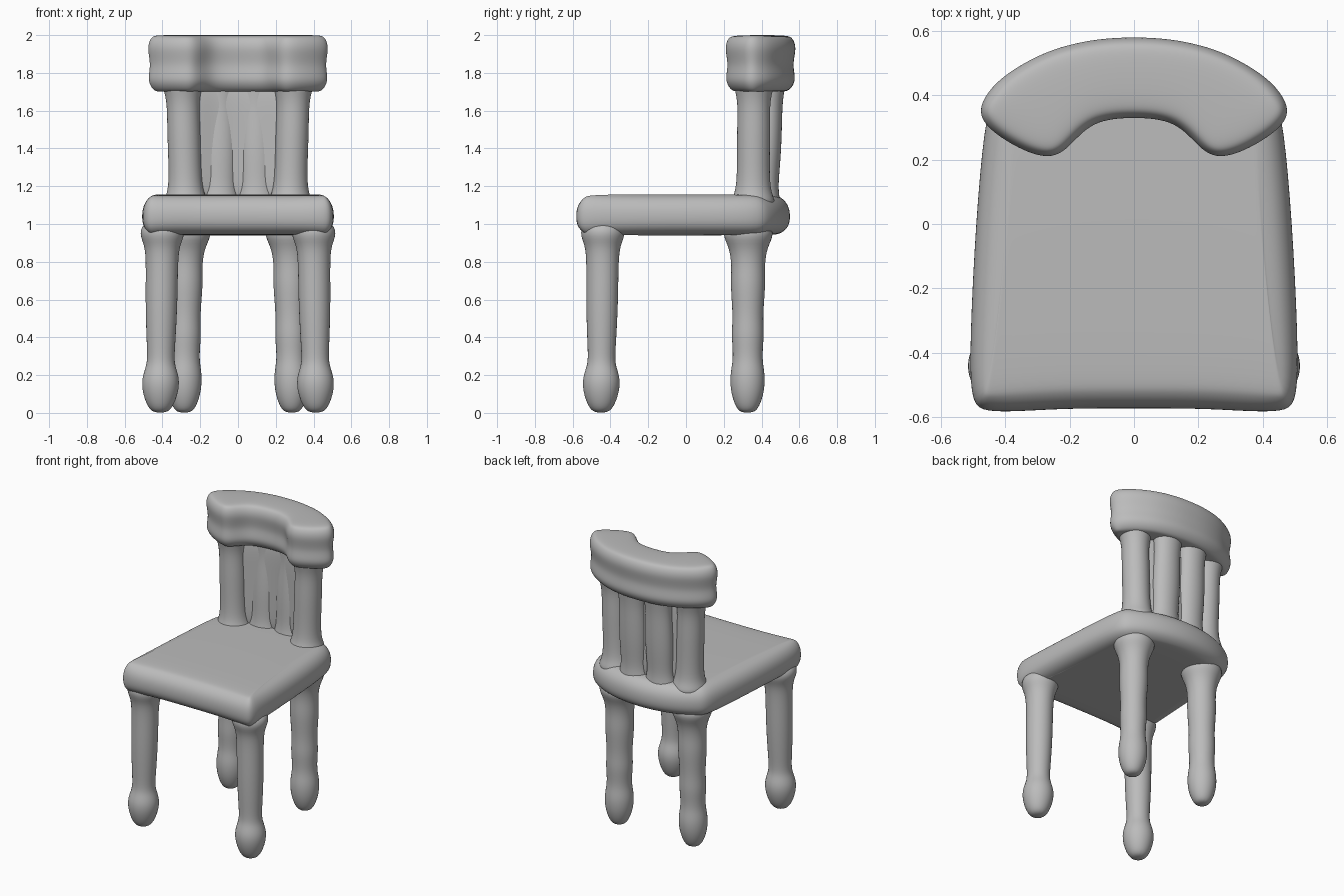
import bpy, bmesh, math
from mathutils import Vector

if "Cube" in bpy.data.objects:
    bpy.data.objects.remove(bpy.data.objects["Cube"], do_unlink=True)

grey = bpy.data.materials.new("plain grey")
grey.use_nodes = True
grey.diffuse_color = (0.5, 0.5, 0.5, 1)
grey.node_tree.nodes["Principled BSDF"].inputs["Base Color"].default_value = (0.5, 0.5, 0.5, 1)


def loft(name, rings, strip_caps, levels):
    """Skin closed rings, close both ends and soften the result."""
    bm = bmesh.new()
    loops = [[bm.verts.new(p) for p in ring] for ring in rings]
    n = len(loops[0])
    for low, high in zip(loops, loops[1:]):
        for i in range(n):
            j = (i + 1) % n
            bm.faces.new((low[i], low[j], high[j], high[i]))
    for loop in (loops[0], loops[-1]):
        if strip_caps:
            for i in range(n // 2 - 1):
                bm.faces.new((loop[i], loop[i + 1], loop[n - 2 - i], loop[n - 1 - i]))
        else:
            bm.faces.new(loop)
    bmesh.ops.recalc_face_normals(bm, faces=bm.faces)
    for face in bm.faces:
        face.smooth = True
    mesh = bpy.data.meshes.new(name)
    bm.to_mesh(mesh)
    bm.free()
    mesh.materials.append(grey)
    obj = bpy.data.objects.new(name, mesh)
    bpy.context.collection.objects.link(obj)
    mod = obj.modifiers.new("soften", "SUBSURF")
    mod.levels = mod.render_levels = levels
    return obj


def slab(name, stations, layers):
    """Symmetric slab: stations pair a back and a front point, layers are (z, inset)."""
    full = stations + [((-b[0], b[1]), (-f[0], f[1])) for b, f in reversed(stations[:-1])]
    outline = [Vector(b) for b, f in full] + [Vector(f) for b, f in reversed(full)]
    n = len(outline)
    inward = []
    for i in range(n):
        t = (outline[(i + 1) % n] - outline[i - 1]).normalized()
        inward.append(Vector((-t.y, t.x)))
    rings = []
    for z, inset in layers:
        rings.append([(*(p + d * inset), z) for p, d in zip(outline, inward)])
    return loft(name, rings, True, 3)


def turned(name, foot, head, profile, squash=1.0):
    """Turned post whose centre leans from foot to head; profile is (z, radius)."""
    z0, z1 = profile[0][0], profile[-1][0]
    rings = []
    for z, r in profile:
        c = Vector(foot).lerp(Vector(head), (z - z0) / (z1 - z0))
        angles = [math.tau * k / 12 for k in range(12)]
        rings.append([(c.x + r * math.cos(a), c.y + squash * r * math.sin(a), z) for a in angles])
    return loft(name, rings, False, 2)


# Seat: tapered cushion-like slab with a bowed back edge
slab("seat",
     [((0.475, 0.35), (0.525, -0.53)), ((0.42, 0.44), (0.485, -0.595)),
      ((0.24, 0.53), (0.25, -0.575)), ((0, 0.565), (0, -0.575))],
     [(0.94, 0.11), (0.945, 0.06), (0.98, 0.01), (1.04, 0),
      (1.10, 0.01), (1.145, 0.05), (1.158, 0.11)])

# Crest rail: thick crescent with forward lobes and a slight waist
slab("crest_rail",
     [((0.465, 0.41), (0.50, 0.325)), ((0.41, 0.465), (0.39, 0.24)),
      ((0.33, 0.515), (0.27, 0.19)), ((0.24, 0.555), (0.20, 0.225)),
      ((0.12, 0.582), (0.13, 0.315)), ((0, 0.588), (0, 0.325))],
     [(1.70, 0.07), (1.705, 0.04), (1.76, 0), (1.84, 0.025),
      (1.93, 0), (1.985, 0.02), (2.0, 0.05)])

# Thin web joining the back posts
slab("back_web",
     [((0.27, 0.40), (0.27, 0.32)), ((0.12, 0.445), (0.12, 0.375)),
      ((0, 0.45), (0, 0.385))],
     [(1.10, 0), (1.3, 0), (1.55, 0), (1.78, 0)])

front_profile = [(0, 0.035), (0.03, 0.07), (0.11, 0.1), (0.18, 0.104), (0.235, 0.085),
                 (0.28, 0.073), (0.4, 0.081), (0.6, 0.089), (0.8, 0.088), (0.89, 0.097),
                 (0.95, 0.13), (1.02, 0.1)]
back_profile = [(0, 0.035), (0.03, 0.065), (0.11, 0.093), (0.2, 0.097), (0.27, 0.082),
                (0.34, 0.083), (0.42, 0.09), (0.52, 0.082), (0.68, 0.098), (0.78, 0.09),
                (0.88, 0.105), (0.95, 0.15), (1.02, 0.1)]
outer_profile = [(1.08, 0.13), (1.14, 0.115), (1.19, 0.092), (1.35, 0.09),
                 (1.5, 0.092), (1.64, 0.088), (1.71, 0.105), (1.78, 0.12)]
inner_profile = [(1.08, 0.12), (1.14, 0.108), (1.2, 0.092), (1.35, 0.102),
                 (1.5, 0.1), (1.62, 0.094), (1.70, 0.102), (1.78, 0.11)]

# Legs and back posts on both sides
for side, s in (("left", 1), ("right", -1)):
    turned("front_leg_" + side, (s * 0.412, -0.45), (s * 0.4, -0.44), front_profile)
    turned("back_leg_" + side, (s * 0.285, 0.325), (s * 0.275, 0.33), back_profile)
    turned("outer_post_" + side, (s * 0.275, 0.355), (s * 0.295, 0.36), outer_profile)
    turned("inner_post_" + side, (s * 0.1, 0.415), (s * 0.1, 0.45), inner_profile, 0.75)
